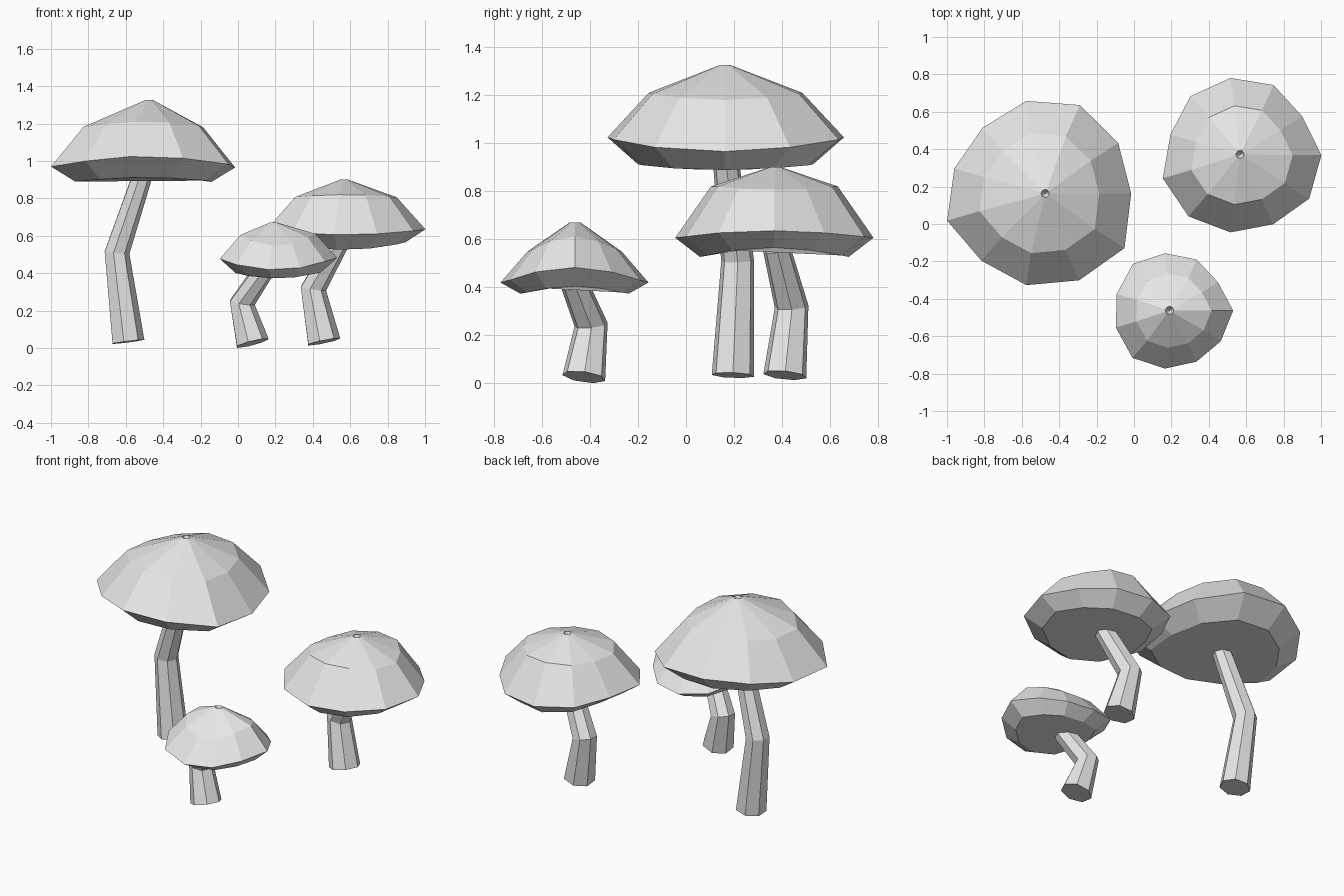
import bpy, bmesh, math
from mathutils import Vector

if "Cube" in bpy.data.objects:
    bpy.data.objects.remove(bpy.data.objects["Cube"])

SIDES, STEM_SIDES = 11, 7

grey = bpy.data.materials.new("plain grey")
grey.diffuse_color = (0.8, 0.8, 0.8, 1)
grey.use_nodes = True
grey.node_tree.nodes["Principled BSDF"].inputs["Base Color"].default_value = grey.diffuse_color


def finish(name, bm):
    bmesh.ops.recalc_face_normals(bm, faces=bm.faces[:])
    mesh = bpy.data.meshes.new(name)
    bm.to_mesh(mesh)
    bm.free()
    mesh.materials.append(grey)
    bpy.context.collection.objects.link(bpy.data.objects.new(name, mesh))


def bridge(bm, a, b):
    n = len(a)
    for i in range(n):
        j = (i + 1) % n
        bm.faces.new((a[i], a[j], b[j], b[i]))


# Cap: flat underside, wavy rim, shoulder and a small dimple at the peak
def cap(name, centre, radii, rings, peak):
    bm = bmesh.new()
    loops = []
    for scale, z, wave in rings:
        loop = []
        for i, r in enumerate(radii):
            a = math.tau * i / SIDES
            loop.append(bm.verts.new((centre[0] + r * scale * math.cos(a),
                                      centre[1] + r * scale * math.sin(a),
                                      z + wave * math.cos(2 * a))))
        loops.append(loop)
    px, py, pz = peak
    loops.append([bm.verts.new((px + 0.022 * math.cos(math.tau * i / SIDES),
                                py + 0.022 * math.sin(math.tau * i / SIDES), pz))
                  for i in range(SIDES)])
    for a, b in zip(loops, loops[1:]):
        bridge(bm, a, b)
    bm.faces.new(loops[0])
    pit = bm.verts.new((px, py, pz - 0.05))
    for i in range(SIDES):
        bm.faces.new((loops[-1][i], loops[-1][(i + 1) % SIDES], pit))
    finish(name, bm)


# Stem: bent tapering tube, each ring square to the path
def stem(name, path, radii):
    bm = bmesh.new()
    pts = [Vector(p) for p in path]
    d = [(b - a).normalized() for a, b in zip(pts, pts[1:])]
    tangents = [d[0], (d[0] + d[1]).normalized(), d[1]]
    loops = []
    for p, t, r in zip(pts, tangents, radii):
        u = (Vector((1, 0, 0)) - t * t.x).normalized()
        v = t.cross(u)
        loops.append([bm.verts.new(p + r * (u * math.cos(math.tau * i / STEM_SIDES)
                                            + v * math.sin(math.tau * i / STEM_SIDES)))
                      for i in range(STEM_SIDES)])
    for a, b in zip(loops, loops[1:]):
        bridge(bm, a, b)
    bm.faces.new(loops[0])
    bm.faces.new(loops[-1])
    finish(name, bm)


# Large mushroom
cap("large_cap", (-0.505, 0.163),
    (.49, .50, .52, .50, .465, .475, .515, .475, .495, .51, .54),
    [(0.74, 0.90, -0.012), (1, 0.995, -0.03), (0.65, 1.195, -0.015)],
    (-0.475, 0.163, 1.325))
stem("large_stem", [(-0.59, 0.195, 0.033), (-0.65, 0.215, 0.51), (-0.51, 0.165, 0.93)],
     (0.09, 0.07, 0.055))

# Middle mushroom
cap("middle_cap", (0.575, 0.368),
    (.427, .385, .412, .417, .417, .396, .439, .433, .417, .406, .43),
    [(0.75, 0.545, 0.02), (1, 0.62, 0.015), (0.64, 0.813, -0.007)],
    (0.567, 0.372, 0.90))
stem("middle_stem", [(0.457, 0.412, 0.033), (0.40, 0.44, 0.317), (0.54, 0.375, 0.57)],
     (0.092, 0.072, 0.058))

# Small mushroom
cap("small_cap", (0.21, -0.463),
    (.32, .283, .30, .31, .33, .315, .32, .334, .313, .30, .302),
    [(0.73, 0.388, 0.016), (1, 0.45, 0.032), (0.64, 0.578, 0.032)],
    (0.19, -0.462, 0.67))
stem("small_stem", [(0.075, -0.425, 0.026), (0.02, -0.395, 0.242), (0.14, -0.468, 0.42)],
     (0.092, 0.071, 0.058))
